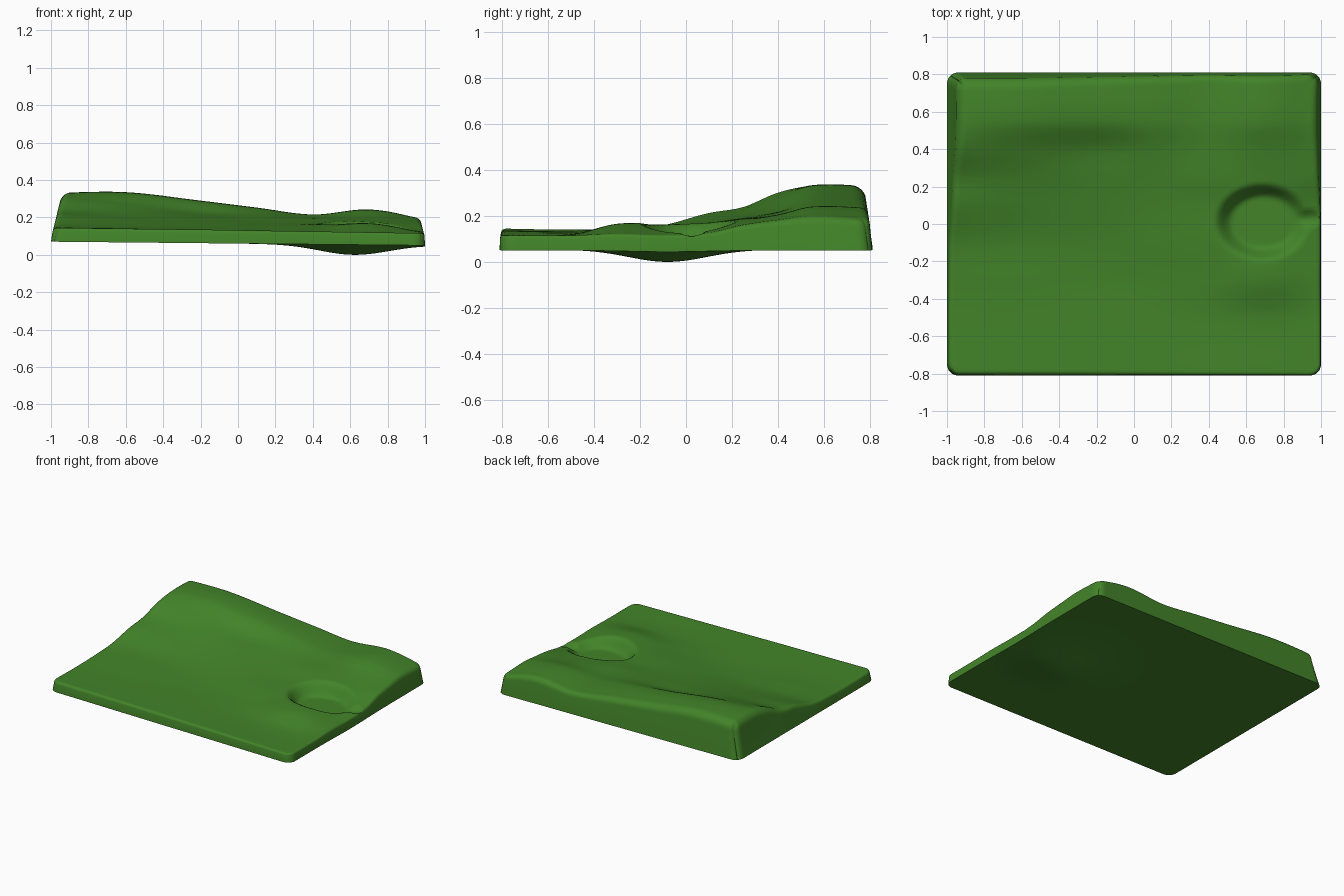
import bpy, bmesh, math

if "Cube" in bpy.data.objects:
    bpy.data.objects.remove(bpy.data.objects["Cube"])

HX, HY, R = 1.0, 0.81, 0.06
XS = [-1, -0.6, -0.2, 0.1, 0.4, 0.7, 1]
YS = [-0.81, -0.5, -0.3, -0.1, 0.1, 0.25, 0.4, 0.55, 0.81]
# coarse height chart, front row first
H = [[.145, .14, .135, .13, .125, .12, .115],
     [.14, .135, .13, .125, .12, .12, .115],
     [.145, .14, .13, .13, .14, .165, .12],
     [.16, .15, .145, .15, .16, .165, .115],
     [.215, .19, .175, .17, .17, .165, .125],
     [.24, .225, .20, .19, .19, .18, .16],
     [.305, .275, .225, .215, .20, .205, .18],
     [.33, .33, .285, .25, .215, .24, .195],
     [.325, .328, .28, .245, .21, .235, .18]]


def smooth(t):
    t = max(0.0, min(1.0, t))
    return t * t * (3 - 2 * t)


def spline(ks, vs, t):
    """Cubic Hermite interpolation through uneven knots."""
    n = len(ks)
    i = max(j for j in range(n - 1) if ks[j] <= t + 1e-9 or j == 0)

    def slope(j):
        a, b = max(j - 1, 0), min(j + 1, n - 1)
        return (vs[b] - vs[a]) / (ks[b] - ks[a])
    w = ks[i + 1] - ks[i]
    s = (t - ks[i]) / w
    return ((2*s**3 - 3*s*s + 1) * vs[i] + (s**3 - 2*s*s + s) * w * slope(i)
            + (3*s*s - 2*s**3) * vs[i + 1] + (s**3 - s*s) * w * slope(i + 1))


def top_height(x, y):
    h = spline(YS, [spline(XS, row, x) for row in H], y)
    # crater with a flat floor, and a small gully towards the right edge
    d = math.hypot((x - 0.69) / 0.25, (y - 0.01) / 0.2)
    h += (0.085 - h) * smooth((1.05 - d) / 0.4)
    g = math.hypot((x - 0.94) / 0.06, (y - 0.03) / 0.05)
    h -= 0.025 * smooth(1.2 - g)
    return h


def base_height(x, y):
    return (0.05 + 0.01 * (1 - x)
            - 0.054 * math.exp(-((x - 0.62) / 0.26)**2 - ((y + 0.08) / 0.24)**2))


def rounded(x, y):
    """Pull the square corners onto a rounded rectangle."""
    a, b = abs(x) - (HX - R), abs(y) - (HY - R)
    if a > 0 and b > 0:
        k = max(a, b) / math.hypot(a, b)
        x = math.copysign(HX - R + a * k, x)
        y = math.copysign(HY - R + b * k, y)
    return x, y


def top_point(x, y):
    h = top_height(x, y)
    lift = max(0.0, h - 0.1)
    # soften the upper rim where the slab is tall
    r = 0.01 + 0.25 * lift
    for e in (HX - abs(x), HY - abs(y)):
        if e < r:
            h -= 0.9 * r * (1 - math.sqrt(1 - (1 - e / r)**2))
    px, py = rounded(x, y)
    # tall sides lean inwards
    px -= math.copysign(0.2 * lift * smooth((abs(x) - 0.8) / 0.2), x)
    py -= math.copysign(0.12 * lift * smooth((abs(y) - 0.6) / 0.2), y)
    return px, py, h


def bottom_point(x, y):
    px, py = rounded(x, y)
    return px, py, base_height(x, y)


def spaced(n, half):
    """Even stations with extra ones close to both rims."""
    inner = [-(half - R) + 2 * (half - R) * i / n for i in range(n + 1)]
    rim = [half - R + R * f for f in (0.25, 0.5, 0.7, 0.85, 0.95, 1)]
    return [-v for v in reversed(rim)] + inner + rim


# terrain slab: top surface, underside and joining walls
bm = bmesh.new()
xs, ys = spaced(110, HX), spaced(90, HY)
nx, ny = len(xs), len(ys)
top = [[bm.verts.new(top_point(x, y)) for x in xs] for y in ys]
low = [[bm.verts.new(bottom_point(x, y)) for x in xs] for y in ys]
for j in range(ny - 1):
    for i in range(nx - 1):
        for g in (top, low):
            bm.faces.new((g[j][i], g[j][i+1], g[j+1][i+1], g[j+1][i]))
loop = ([(0, i) for i in range(nx)] + [(j, nx - 1) for j in range(1, ny)]
        + [(ny - 1, i) for i in range(nx - 2, -1, -1)]
        + [(j, 0) for j in range(ny - 2, 0, -1)])
for (a, b), (c, d) in zip(loop, loop[1:] + loop[:1]):
    bm.faces.new((low[a][b], low[c][d], top[c][d], top[a][b]))
bmesh.ops.recalc_face_normals(bm, faces=bm.faces[:])

mesh = bpy.data.meshes.new("terrain_slab")
bm.to_mesh(mesh)
bm.free()
slab = bpy.data.objects.new("terrain_slab", mesh)
bpy.context.collection.objects.link(slab)

# grass green
grass = bpy.data.materials.new("grass_green")
grass.diffuse_color = (0.055, 0.23, 0.022, 1)
grass.use_nodes = True
grass.node_tree.nodes["Principled BSDF"].inputs["Base Color"].default_value = grass.diffuse_color
mesh.materials.append(grass)

bpy.context.view_layer.objects.active = slab
slab.select_set(True)
bpy.ops.object.shade_smooth_by_angle(angle=math.radians(40))
